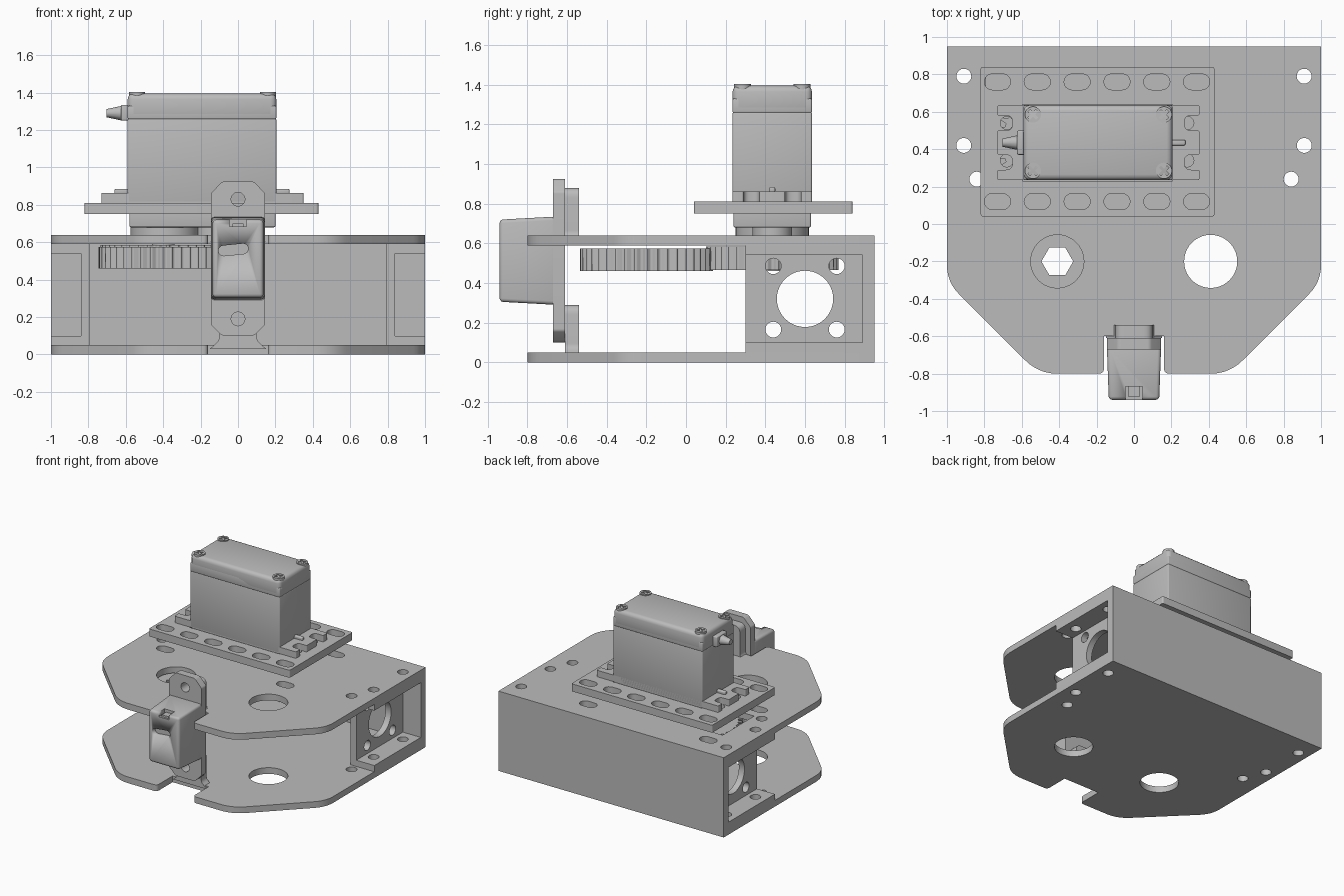
import bpy, bmesh
from math import sin, cos, pi, radians
from mathutils import Vector

if "Cube" in bpy.data.objects:
    bpy.data.objects.remove(bpy.data.objects["Cube"])

grey = bpy.data.materials.new("mid_grey")
grey.use_nodes = True
grey.diffuse_color = (0.5, 0.5, 0.5, 1)
grey.node_tree.nodes["Principled BSDF"].inputs["Base Color"].default_value = (0.5, 0.5, 0.5, 1)


# ---------- outline helpers ----------
def circle(cx, cy, r, n=32, turn=0):
    return [(cx + r * cos(turn + 2 * pi * i / n), cy + r * sin(turn + 2 * pi * i / n)) for i in range(n)]


def oval(cx, cy, w, h, tilt=0):
    pts = []
    for side in (1, -1):
        for i in range(9):
            a = -pi / 2 + pi * i / 8
            x, y = side * ((w - h) / 2 + h / 2 * cos(a)), side * h / 2 * sin(a)
            pts.append((cx + x * cos(tilt) - y * sin(tilt), cy + x * sin(tilt) + y * cos(tilt)))
    return pts


def rect(x0, x1, y0, y1):
    return [(x0, y0), (x1, y0), (x1, y1), (x0, y1)]


def rounded(points, steps=6):
    """Round each corner (x, y, cut) back by its cut length."""
    out = []
    for i, (x, y, cut) in enumerate(points):
        p = Vector((x, y))
        if not cut:
            out.append((x, y))
            continue
        before = Vector(points[i - 1][:2])
        after = Vector(points[(i + 1) % len(points)][:2])
        a = p + (before - p).normalized() * cut
        b = p + (after - p).normalized() * cut
        for k in range(steps + 1):
            t = k / steps
            out.append(tuple(a * (1 - t) ** 2 + p * 2 * t * (1 - t) + b * t * t))
    return out


def mirrored(half, cx=0):
    """Close a right-hand half outline with its mirror image."""
    return [(cx + x, y, c) for x, y, c in half] + [(cx - x, y, c) for x, y, c in reversed(half)]


# ---------- solid helpers ----------
def finish(name, bm, smooth=True):
    bmesh.ops.recalc_face_normals(bm, faces=bm.faces)
    mesh = bpy.data.meshes.new(name)
    bm.to_mesh(mesh)
    bm.free()
    mesh.materials.clear()
    mesh.materials.append(grey)
    ob = bpy.data.objects.new(name, mesh)
    bpy.context.collection.objects.link(ob)
    if smooth:
        bpy.ops.object.select_all(action='DESELECT')
        ob.select_set(True)
        bpy.context.view_layer.objects.active = ob
        bpy.ops.object.shade_smooth_by_angle(angle=radians(30))
    return ob


def plate(name, loops, low, high, axis='z', smooth=True):
    """Extrude an outline with holes between two heights on an axis."""
    curve = bpy.data.curves.new(name, 'CURVE')
    curve.dimensions, curve.fill_mode = '2D', 'BOTH'
    curve.extrude = (high - low) / 2
    for loop in loops:
        spline = curve.splines.new('POLY')
        spline.points.add(len(loop) - 1)
        for point, (x, y) in zip(spline.points, loop):
            point.co = (x, y, 0, 1)
        spline.use_cyclic_u = True
    temp = bpy.data.objects.new(name + "_outline", curve)
    mesh = bpy.data.meshes.new_from_object(temp)
    bm = bmesh.new()
    bm.from_mesh(mesh)
    bpy.data.objects.remove(temp)
    bpy.data.curves.remove(curve)
    bpy.data.meshes.remove(mesh)
    bmesh.ops.remove_doubles(bm, verts=bm.verts, dist=0.0002)
    for v in bm.verts:
        x, y, z = v.co
        z += (low + high) / 2
        v.co = {'z': (x, y, z), 'x': (z, x, y), 'y': (x, z, y)}[axis]
    return finish(name, bm, smooth)


def block(name, xs, ys, zs, bevel=0, front=1):
    """Box with optional rounded edges and a front face scaled down."""
    bm = bmesh.new()
    bmesh.ops.create_cube(bm, size=1)
    for v in bm.verts:
        s = front if v.co.y < 0 else 1
        v.co = [(a + b) / 2 + c * k * (b - a) for (a, b), c, k in zip((xs, ys, zs), v.co, (s, 1, s))]
    if bevel:
        bmesh.ops.bevel(bm, geom=bm.edges[:], offset=bevel, segments=3, profile=0.5, affect='EDGES')
    return finish(name, bm)


def carve(ob, cutter):
    cutter.hide_render = True
    mod = ob.modifiers.new("cut", 'BOOLEAN')
    mod.object, mod.solver = cutter, 'EXACT'
    bpy.context.view_layer.objects.active = ob
    bpy.ops.object.modifier_apply(modifier=mod.name)
    bpy.data.objects.remove(cutter)


# ---------- chassis ----------
deck = rounded(mirrored([(1, 0.95, 0), (1, -0.31, 0.09), (0.51, -0.8, 0.1),
                         (0.16, -0.8, 0.03), (0.16, -0.6, 0)]))
flange_spots = [(0.91, 0.79), (0.91, 0.42)]
side_holes = [circle(s * x, y, 0.04, 20) for s in (1, -1) for x, y in flange_spots + [(0.84, 0.24)]]
wheel_holes = [circle(s * 0.41, -0.2, 0.142, 40) for s in (1, -1)]
corner_slots = [oval(x, y, 0.14, 0.085) for x in (-0.73, 0.335) for y in (0.12, 0.76)]
plate("bottom_deck", [deck] + side_holes + wheel_holes, 0, 0.05)
plate("top_deck", [deck] + side_holes + wheel_holes + corner_slots
      + [rect(-0.77, 0.22, 0.235, 0.635)], 0.59, 0.64)
block("back_wall", (-1, 1), (0.89, 0.95), (0.05, 0.59))

for side, word in ((1, "left"), (-1, "right")):
    inner, mid, outer = sorted((side * 0.79, side * 0.84)), side * 0.79, side
    holes = [circle(y, z, 0.04, 20) for y in (0.44, 0.76) for z in (0.165, 0.485)]
    plate(word + "_side_panel", [rect(0.3, 0.89, 0.05, 0.59), circle(0.6, 0.32, 0.142, 40)] + holes,
          *inner, axis='x')
    lo, hi = sorted((side * 0.84, outer))
    for z, level in ((0.05, "lower"), (0.54, "upper")):
        plate(f"{word}_{level}_flange", [rect(lo, hi, 0.3, 0.89)]
              + [circle(side * x, y, 0.04, 20) for x, y in flange_spots], z, z + 0.05)

# upright tabs that carry the sensor
for base, top, hole, word in ((0.03, 0.29, 0.19, "lower"), (0.6, 0.88, 0.83, "upper")):
    tab = rounded(mirrored([(0.15, base, 0), (0.1, base + 0.045, 0.02), (0.1, top, 0.05)]))
    plate(word + "_sensor_tab", [tab, circle(0, hole, 0.037, 20)], -0.61, -0.54, 'y')


# ---------- gears ----------
def gear(cx, cy, turn, teeth=40):
    pts = []
    for i in range(teeth):
        for part, r in ((-0.3, 0.302), (-0.14, 0.335), (0.14, 0.335), (0.3, 0.302)):
            a = turn + 2 * pi * (i + part) / teeth
            pts.append((cx + r * cos(a), cy + r * sin(a)))
    return pts


plate("driven_gear", [gear(-0.41, -0.2, 0), circle(-0.41, -0.2, 0.085, 6)], 0.46, 0.575, smooth=False)
plate("drive_gear", [gear(-0.4, 0.435, pi / 40)], 0.465, 0.585, smooth=False)

# ---------- servo mounting plate ----------
slots = [oval(-0.73 + 0.213 * i, y, 0.14, 0.085) for i in range(6) for y in (0.12, 0.76)]
ear_holes = [circle(x, y, 0.035, 20) for x in (-0.68, 0.285) for y in (0.34, 0.54)]
mount = rounded([(x, y, 0.015) for x, y in rect(-0.82, 0.43, 0.04, 0.84)])
plate("servo_mount", [mount, rect(-0.595, 0.205, 0.23, 0.64)] + slots + ear_holes, 0.75, 0.81)

# ---------- servo ----------
block("servo_lower_case", (-0.58, 0.2), (0.24, 0.63), (0.68, 0.82), 0.008)
block("servo_case", (-0.59, 0.205), (0.235, 0.635), (0.81, 1.262), 0.008)
block("servo_lid", (-0.59, 0.205), (0.235, 0.635), (1.255, 1.395), 0.03)
block("servo_lid_lower_edge", (-0.59, 0.205), (0.235, 0.635), (1.257, 1.33), 0.008)
plate("servo_output_housing", [circle(-0.39, 0.435, 0.185, 40)], 0.61, 0.69)
plate("servo_idler_housing", [circle(-0.13, 0.435, 0.1)], 0.64, 0.69)
plate("servo_shaft", [circle(-0.4, 0.435, 0.06, 24)], 0.46, 0.62)

ear_half = [(0.54, 0.635, 0.01), (0.54, 0.58, 0.01), (0.46, 0.58, 0.035), (0.46, 0.5, 0.035), (0.54, 0.5, 0.01)]
ear_half += [(x, 0.87 - y, c) for x, y, c in reversed(ear_half)]
plate("servo_ears", [rounded(mirrored(ear_half, -0.19))], 0.81, 0.862)
for x, word in ((-0.62, "right"), (0.235, "left")):
    block(word + "_ear_rib", (x - 0.04, x + 0.04), (0.42, 0.45), (0.855, 0.885), 0.008)

bar, arm = 0.008, 0.03
cross = [(arm, -bar), (arm, bar), (bar, bar), (bar, arm), (-bar, arm), (-bar, bar),
         (-arm, bar), (-arm, -bar), (-bar, -bar), (-bar, -arm), (bar, -arm), (bar, -bar)]
for x in (-0.54, 0.16):
    for y in (0.285, 0.585):
        tilted = [(x + (a - b) * 0.707, y + (a + b) * 0.707) for a, b in cross]
        plate("lid_screw", [circle(x, y, 0.043, 24), tilted], 1.375, 1.403)

# cable outlet
block("cable_collar", (-0.625, -0.58), (0.37, 0.5), (1.25, 1.335), 0.008)
bm = bmesh.new()
bmesh.ops.create_cone(bm, cap_ends=True, segments=12, radius1=0.04, radius2=0.022, depth=0.085)
for v in bm.verts:
    v.co = (-0.66 - v.co.z, 0.435 + v.co.y, 1.29 + v.co.x)
finish("cable_boot", bm)

# ---------- sensor ----------
foot = rounded([(0.145, 0.86, 0.01), (0.085, 0.925, 0.015), (-0.085, 0.925, 0.015), (-0.145, 0.86, 0.01),
                (-0.145, 0.16, 0.01), (-0.085, 0.1, 0.015), (0.085, 0.1, 0.015), (0.145, 0.16, 0.01)])
plate("sensor_base", [foot] + [circle(0, z, 0.037, 20) for z in (0.83, 0.19)], -0.67, -0.61, 'y')
body = block("sensor_body", (-0.145, 0.145), (-0.94, -0.655), (0.29, 0.735), 0.018, 0.93)
carve(body, plate("lens_cutter", [oval(-0.025, 0.56, 0.16, 0.055, 0.1)], -1, -0.9, 'y'))
carve(body, block("socket_cutter", (-0.045, 0.045), (-1, -0.87), (0.685, 0.8)))
block("socket_tongue", (-0.03, 0.03), (-0.925, -0.86), (0.68, 0.7))
